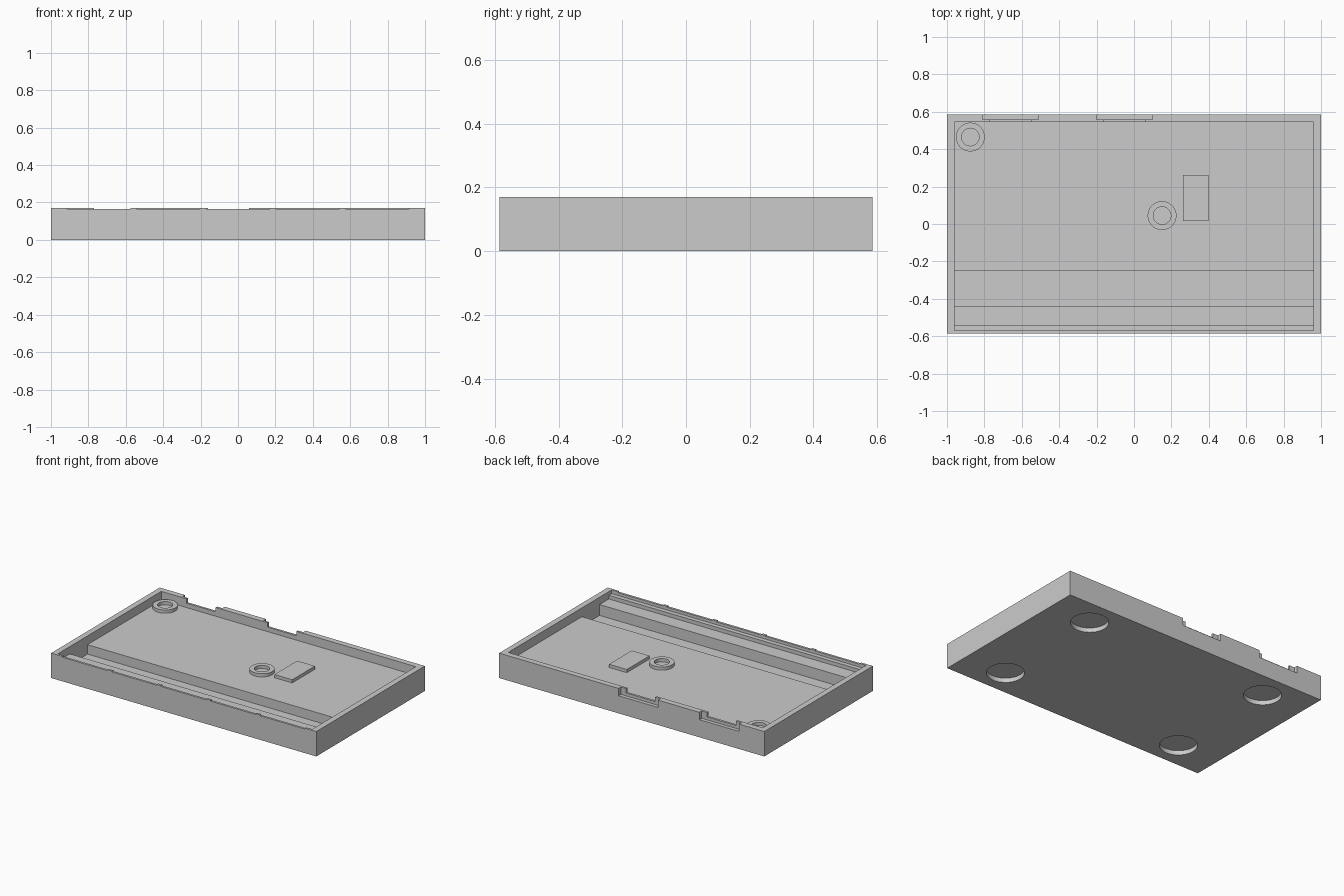
import bpy
import bmesh
import math

cube = bpy.data.objects.get("Cube")
if cube:
    bpy.data.objects.remove(cube, do_unlink=True)

grey = bpy.data.materials.new("plain_grey")
grey.use_nodes = True
GREY = (0.6, 0.6, 0.6, 1)
grey.diffuse_color = GREY
grey.node_tree.nodes["Principled BSDF"].inputs["Base Color"].default_value = GREY

TOP, FLOOR = 0.17, 0.11
HALF_Y = 0.585


def prism(name, outline, x0, x1):
    """Extrude a (y, z) outline along x."""
    bm = bmesh.new()
    face = bm.faces.new([bm.verts.new((x0, y, z)) for y, z in outline])
    out = bmesh.ops.extrude_face_region(bm, geom=[face])
    verts = [v for v in out["geom"] if isinstance(v, bmesh.types.BMVert)]
    bmesh.ops.translate(bm, verts=verts, vec=(x1 - x0, 0, 0))
    bmesh.ops.recalc_face_normals(bm, faces=bm.faces)
    mesh = bpy.data.meshes.new(name)
    bm.to_mesh(mesh)
    bm.free()
    obj = bpy.data.objects.new(name, mesh)
    bpy.context.collection.objects.link(obj)
    mesh.materials.append(grey)
    return obj


def box(name, x0, x1, y0, y1, z0, z1):
    return prism(name, [(y0, z0), (y1, z0), (y1, z1), (y0, z1)], x0, x1)


def cylinder(name, x, y, z0, z1, radius):
    bpy.ops.mesh.primitive_cylinder_add(vertices=64, radius=radius, depth=z1 - z0,
                                        location=(x, y, (z0 + z1) / 2))
    obj = bpy.context.object
    obj.name = name
    obj.data.materials.append(grey)
    return obj


def cut(target, cutter):
    """Subtract the cutter and remove it."""
    cutter.hide_render = True
    mod = target.modifiers.new("cut", "BOOLEAN")
    mod.operation, mod.solver, mod.object = "DIFFERENCE", "EXACT", cutter
    bpy.context.view_layer.objects.active = target
    bpy.ops.object.modifier_apply(modifier=mod.name)
    bpy.data.objects.remove(cutter, do_unlink=True)


def smooth(obj):
    bpy.ops.object.select_all(action="DESELECT")
    obj.select_set(True)
    bpy.context.view_layer.objects.active = obj
    bpy.ops.object.shade_smooth_by_angle(angle=math.radians(30))


# Tray with a stepped interior: front ledges, channel, raised floor
tray = box("tray", -1, 1, -HALF_Y, HALF_Y, 0, TOP)
interior = [(-0.57, 0.3), (-0.57, 0.145), (-0.54, 0.145), (-0.54, 0.12),
            (-0.44, 0.12), (-0.44, 0.046), (-0.25, 0.046), (-0.25, FLOOR),
            (0.545, FLOOR), (0.545, 0.3)]
cut(tray, prism("interior_cutter", interior, -0.96, 0.96))

# Shallow dips along the front rim, leaving small teeth between them
for i in range(-2, 3):
    mid = i * 0.372
    cut(tray, box("rim_cutter", mid - 0.17, mid + 0.17, -0.7, -0.56, 0.164, 0.3))

# Connector openings in the back wall: outer recess and lower inner lip
for mid in (-0.66, -0.05):
    cut(tray, box("recess_cutter", mid - 0.15, mid + 0.15, 0.56, 0.7, 0.12, 0.3))
    cut(tray, box("lip_cutter", mid - 0.11, mid + 0.11, 0.53, 0.58, 0.14, 0.3))

# Round foot recesses underneath
for x in (-0.69, 0.69):
    for y in (-0.4, 0.4):
        cut(tray, cylinder("foot_cutter", x, y, -0.1, 0.03, 0.117))
smooth(tray)

# Ring-shaped screw posts
for name, x, y in (("corner_post", -0.875, 0.465), ("middle_post", 0.15, 0.045)):
    post = cylinder(name, x, y, FLOOR - 0.005, 0.132, 0.077)
    cut(post, cylinder("hole_cutter", x, y, 0, 0.3, 0.047))
    smooth(post)

# Raised rectangular pad
box("pad", 0.263, 0.397, 0.017, 0.262, FLOOR - 0.005, 0.132)
